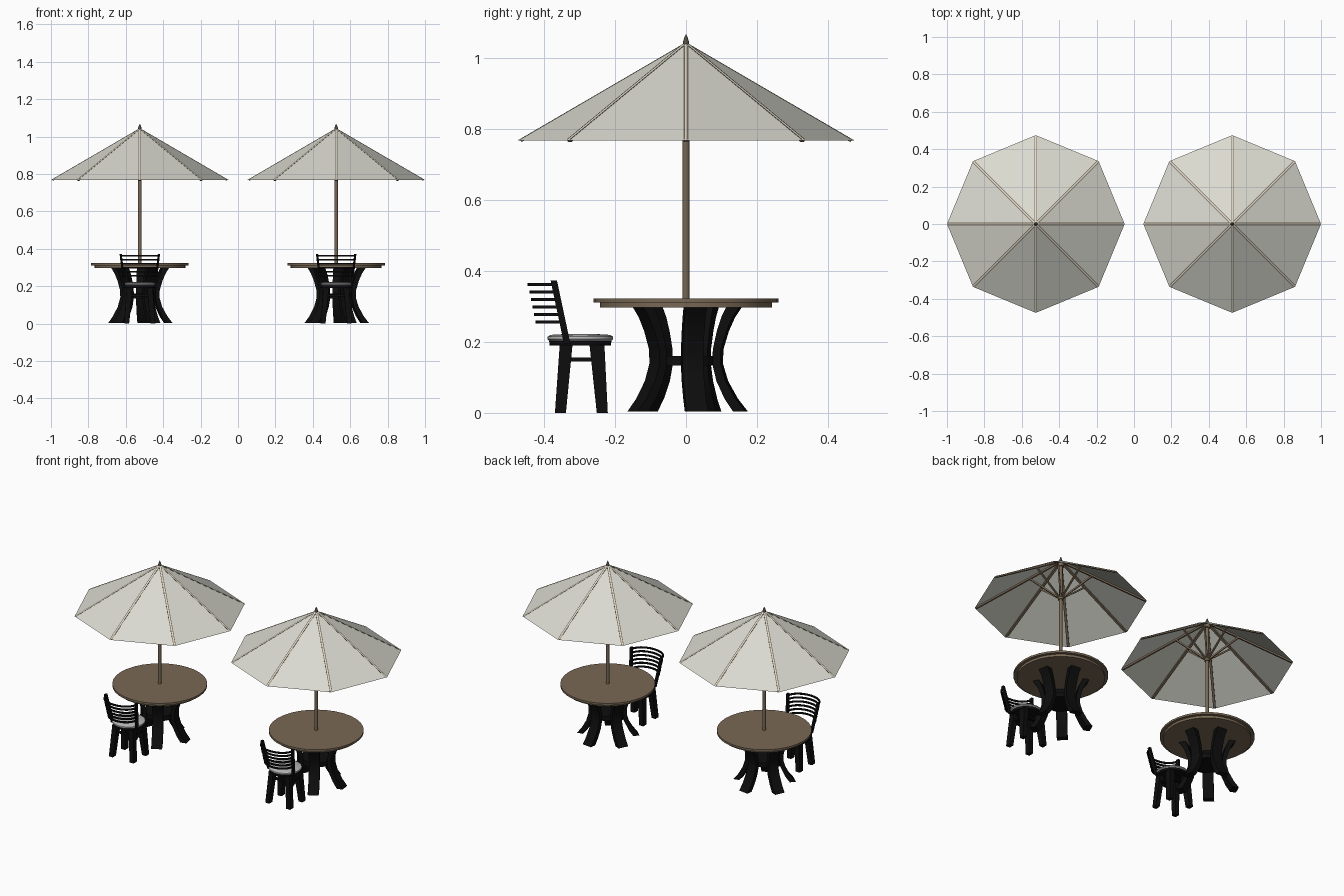
import bpy, bmesh, math
from mathutils import Vector

if "Cube" in bpy.data.objects:
    bpy.data.objects.remove(bpy.data.objects["Cube"])


def material(name, rgb):
    m = bpy.data.materials.new(name)
    m.diffuse_color = (*rgb, 1)
    m.use_nodes = True
    m.node_tree.nodes["Principled BSDF"].inputs["Base Color"].default_value = m.diffuse_color
    return m


CREAM = material("cream canvas", (0.70, 0.70, 0.63))
WOOD = material("brown wood", (0.19, 0.14, 0.09))
DARK = material("dark brown", (0.09, 0.075, 0.055))
BLACK = material("black metal", (0.004, 0.004, 0.0045))
GREY = material("grey cushion", (0.47, 0.48, 0.47))


def loft(name, rings_list, mat, ox, smooth=False, cap=True):
    """Skin one or more lists of rings (each with equal point counts) into an object."""
    bm = bmesh.new()
    for rings in rings_list:
        vs = [[bm.verts.new(p) for p in ring] for ring in rings]
        n = len(vs[0])
        for a, b in zip(vs, vs[1:]):
            for i in range(n):
                j = (i + 1) % n
                bm.faces.new((a[i], a[j], b[j], b[i]))
        if cap:
            bm.faces.new(vs[0][::-1])
            bm.faces.new(vs[-1])
    bmesh.ops.recalc_face_normals(bm, faces=bm.faces)
    me = bpy.data.meshes.new(name)
    bm.to_mesh(me)
    bm.free()
    me.materials.append(mat)
    ob = bpy.data.objects.new(name, me)
    ob.location.x = ox
    bpy.context.collection.objects.link(ob)
    if smooth:
        bpy.ops.object.select_all(action='DESELECT')
        ob.select_set(True)
        bpy.context.view_layer.objects.active = ob
        bpy.ops.object.shade_smooth_by_angle(angle=math.radians(35))
    return ob


def turned(profile, n, cy=0):
    """Rings of a lathe shape from (radius, z) pairs."""
    return [[(r * math.cos(2 * math.pi * i / n), cy + r * math.sin(2 * math.pi * i / n), z)
             for i in range(n)] for r, z in profile]


def bar(a, b, w, t, w2=None, t2=None):
    """Box-section bar from a to b: w sideways, t the other way."""
    a, b = Vector(a), Vector(b)
    d = (b - a).normalized()
    side = d.cross(Vector((0, 0, 1))).normalized()
    up = side.cross(d)
    out = []
    for p, ww, tt in ((a, w, t), (b, w2 or w, t2 or t)):
        out.append([p + side * sx * ww / 2 + up * sy * tt / 2
                    for sx, sy in ((-1, -1), (1, -1), (1, 1), (-1, 1))])
    return out


def post(a, b, wx, wy, wx2=None, wy2=None):
    """Upright bar with level ends."""
    return [[(p[0] + sx * x / 2, p[1] + sy * y / 2, p[2])
             for sx, sy in ((-1, -1), (1, -1), (1, 1), (-1, 1))]
            for p, x, y in ((a, wx, wy), (b, wx2 or wx, wy2 or wy))]


def polar(r, ang, z):
    return (r * math.cos(ang), r * math.sin(ang), z)


def parasol(ox):
    rim_r, rim_z, top_z = 0.475, 0.768, 1.045
    slope = (top_z - rim_z) / rim_r
    angles = [math.pi / 4 * i for i in range(8)]
    # eight-sided canopy sheet
    bm = bmesh.new()
    apex = bm.verts.new((0, 0, top_z))
    rim = [bm.verts.new(polar(rim_r, a, rim_z)) for a in angles]
    for i in range(8):
        bm.faces.new((apex, rim[i], rim[(i + 1) % 8]))
    me = bpy.data.meshes.new("canopy")
    bm.to_mesh(me)
    bm.free()
    me.materials.append(CREAM)
    ob = bpy.data.objects.new("canopy", me)
    ob.location.x = ox
    bpy.context.collection.objects.link(ob)
    # ribs under each corner, and struts from the hub to the ribs
    under = lambda r: top_z - 0.006 - slope * r
    loft("canopy_ribs", [bar(polar(0.012, a, under(0.012)), polar(0.466, a, under(0.466)),
                             0.014, 0.009) for a in angles], WOOD, ox)
    loft("canopy_struts", [bar(polar(0.012, a, 0.81), polar(0.17, a, under(0.17) - 0.003),
                               0.009, 0.009) for a in angles], WOOD, ox)
    # pole, sliding hub and finial
    loft("pole", [turned([(0.0095, 0.315), (0.0095, 1.035)], 12)], WOOD, ox, True)
    loft("pole_hub", [turned([(0.016, 0.795), (0.016, 0.822)], 12),
                      turned([(0.018, 1.005), (0.018, 1.025)], 12)], WOOD, ox, True)
    loft("finial", [turned([(0.010, 1.036), (0.009, 1.046), (0.0045, 1.06), (0.001, 1.067)], 10)],
         DARK, ox, True)


def table(ox):
    # stepped round top
    loft("table_top", [turned([(0.243, 0.297), (0.243, 0.311), (0.261, 0.311), (0.261, 0.323)], 32)],
         WOOD, ox, True)
    # five bowed legs: (z, inner radius, outer radius)
    prof = [(0.004, 0.137, 0.172), (0.04, 0.113, 0.144), (0.09, 0.09, 0.116), (0.14, 0.078, 0.101),
            (0.18, 0.08, 0.103), (0.23, 0.091, 0.118), (0.27, 0.104, 0.136), (0.298, 0.118, 0.155)]
    legs = []
    for k in range(5):
        a = math.radians(11 + 72 * k)
        rad = Vector((math.cos(a), math.sin(a), 0))
        tan = Vector((-math.sin(a), math.cos(a), 0)) * 0.03
        up = Vector((0, 0, 1))
        legs.append([[rad * ri - tan + up * z, rad * ro - tan + up * z,
                      rad * ro + tan + up * z, rad * ri + tan + up * z] for z, ri, ro in prof])
    loft("table_legs", legs, BLACK, ox, True)
    loft("table_leg_ring", [turned([(0.086, 0.134), (0.086, 0.161)], 24)], BLACK, ox, True)


def chair(ox):
    cy = -0.298
    # round seat and cushion
    loft("seat_frame", [turned([(0.086, 0.19), (0.088, 0.203)], 24, cy)], BLACK, ox, True)
    loft("seat_cushion", [turned([(0.088, 0.203), (0.093, 0.208), (0.092, 0.215),
                                  (0.083, 0.220), (0.05, 0.222)], 24, cy)], GREY, ox, True)
    # splayed legs
    legs = []
    for sx in (-1, 1):
        legs.append(post((sx * 0.070, -0.354, 0), (sx * 0.054, -0.338, 0.192), 0.026, 0.031, 0.03, 0.036))
        legs.append(post((sx * 0.070, -0.236, 0), (sx * 0.054, -0.251, 0.192), 0.026, 0.031, 0.034, 0.042))
    loft("chair_legs", legs, BLACK, ox)
    # stretchers
    z, x, y0, y1 = 0.15, 0.058, -0.342, -0.247
    c = [(-x, y0, z), (x, y0, z), (x, y1, z), (-x, y1, z)]
    loft("chair_stretchers", [bar(c[i], c[(i + 1) % 4], 0.012, 0.011) for i in range(4)], BLACK, ox)
    # leaning back posts
    back_y = lambda z: -0.336 - 0.212 * (z - 0.2)
    back_x = lambda z: 0.082 + 0.02 * (z - 0.2) / 0.17
    loft("back_posts", [post((s * back_x(0.195), back_y(0.195), 0.195),
                             (s * back_x(0.373), back_y(0.373), 0.373), 0.012, 0.018)
                        for s in (-1, 1)], BLACK, ox)
    # six curved slats
    slats = []
    for k in range(6):
        z = 0.256 + 0.0212 * k
        rings = []
        for i in range(13):
            t = math.pi * i / 12
            ring = []
            for dr, dz in ((-0.004, -0.0045), (0.004, -0.0045), (0.004, 0.0045), (-0.004, 0.0045)):
                ring.append((-(back_x(z) + dr) * math.cos(t),
                             back_y(z) - (0.072 + dr) * math.sin(t), z + dz))
            rings.append(ring)
        slats.append(rings)
    loft("back_slats", slats, BLACK, ox, True)


# two identical sets side by side
for ox in (-0.525, 0.525):
    parasol(ox)
    table(ox)
    chair(ox)
